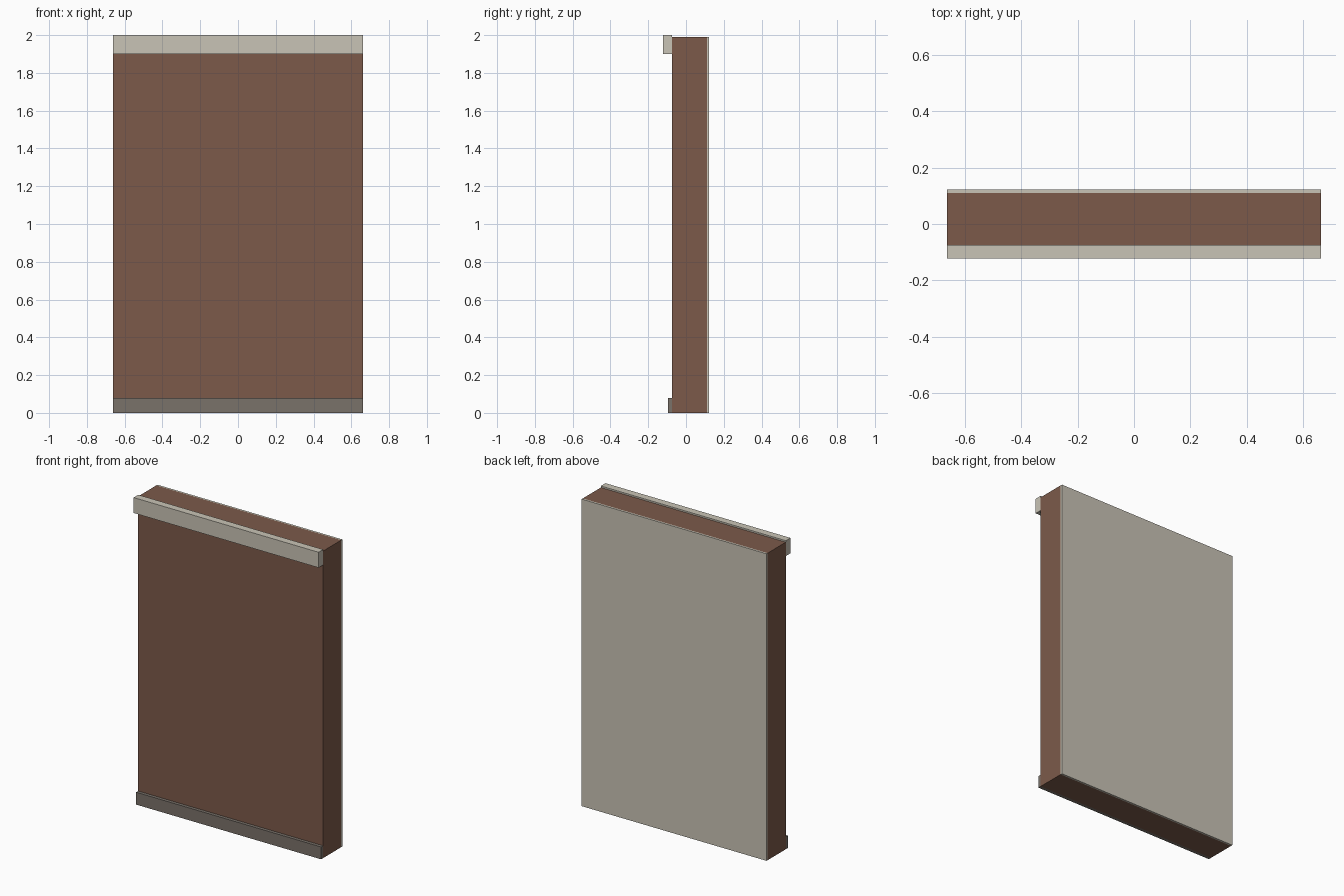
import bpy

if "Cube" in bpy.data.objects:
    bpy.data.objects.remove(bpy.data.objects["Cube"])


def material(name, rgb):
    """Flat material from 0-255 sRGB values, stored as linear."""
    mat = bpy.data.materials.new(name)
    lin = [((c / 255 + 0.055) / 1.055) ** 2.4 for c in rgb]
    mat.diffuse_color = (*lin, 1)
    mat.use_nodes = True
    mat.node_tree.nodes["Principled BSDF"].inputs["Base Color"].default_value = mat.diffuse_color
    return mat


def block(name, y0, y1, z0, z1, mat):
    """Full-width box between two depths and two heights."""
    bpy.ops.mesh.primitive_cube_add(size=1, location=(0, (y0 + y1) / 2, (z0 + z1) / 2))
    ob = bpy.context.object
    ob.name = name
    ob.scale = (WIDTH, y1 - y0, z1 - z0)
    bpy.ops.object.transform_apply(location=False, rotation=False, scale=True)
    ob.data.materials.append(mat)
    return ob


WIDTH = 1.326
FRONT, BACK = -0.075, 0.11   # wall faces
WALL_TOP = 1.99

brick = material("brick brown", (124, 90, 74))
plaster = material("pale plaster", (201, 196, 182))
stone = material("grey stone", (122, 114, 106))

# Wall core with its inner lining
block("wall", FRONT, BACK, 0, WALL_TOP, brick)
block("inner_lining", BACK, 0.122, 0, WALL_TOP, plaster)

# Projecting bands along the front
block("base_plinth", -0.096, FRONT, 0, 0.08, stone)
block("top_cornice", -0.122, FRONT, 1.9, 2.0, plaster)
